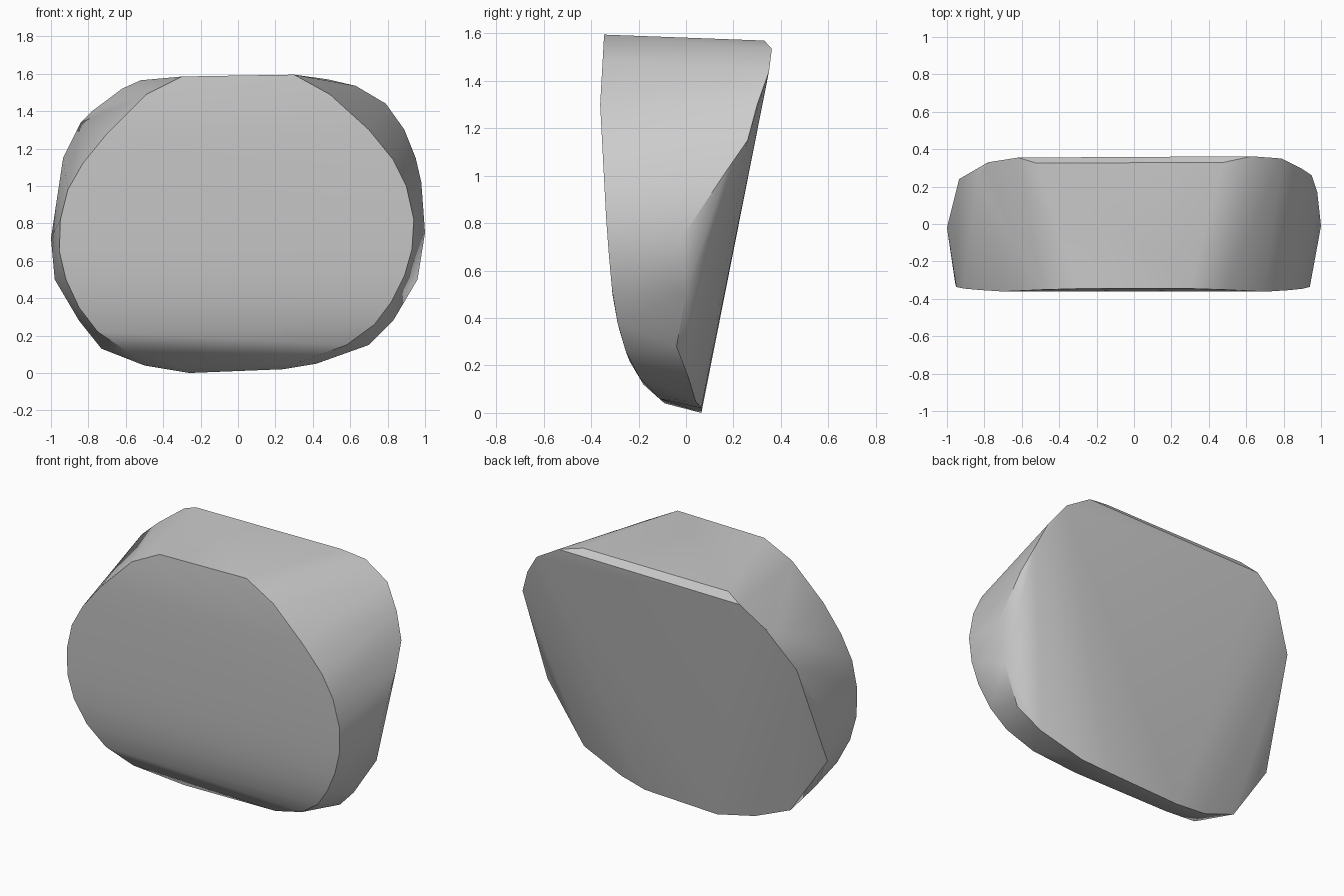
import bpy, bmesh, math

# Remove only the default cube
default_cube = bpy.data.objects.get("Cube")
if default_cube:
    bpy.data.objects.remove(default_cube, do_unlink=True)


def make_material(name, colour):
    material = bpy.data.materials.new(name)
    material.use_nodes = True
    material.diffuse_color = colour
    shader = next(node for node in material.node_tree.nodes if node.type == "BSDF_PRINCIPLED")
    shader.inputs["Base Color"].default_value = colour
    return material


def interpolate(profile, height):
    """Depth of the bowed front face at a given height."""
    for (low, near), (high, far) in zip(profile, profile[1:]):
        if height <= high:
            return near + (far - near) * (height - low) / (high - low)
    return profile[-1][1]


# Bowed front face: (height, depth) side profile
front_profile = [(0.0, 0.0), (0.04, -0.09), (0.12, -0.18), (0.23, -0.245),
                 (0.37, -0.287), (0.5, -0.31), (0.75, -0.333),
                 (1.3, -0.362), (1.6, -0.345)]

# Front rim: (half width, height) for each side, bottom to top
front_right_rim = [(0.31, 0.04), (0.6, 0.12), (0.75, 0.22), (0.85, 0.35),
                   (0.92, 0.5), (0.955, 0.65), (0.95, 0.82), (0.91, 0.98),
                   (0.83, 1.12), (0.7, 1.28), (0.49, 1.49), (0.3, 1.585)]
front_left_rim = [(0.34, 0.06), (0.58, 0.15), (0.73, 0.26), (0.82, 0.38),
                  (0.89, 0.52), (0.93, 0.66), (0.94, 0.82), (0.9, 1.0),
                  (0.83, 1.14), (0.7, 1.3), (0.49, 1.49), (0.3, 1.595)]

# Back rim: (half width, depth, height) for each side, bottom to top
back_right_rim = [(0.26, 0.065, 0.0), (0.5, 0.03, 0.04), (0.73, 0.01, 0.13),
                  (0.85, -0.06, 0.28), (0.98, 0.0, 0.5), (1.0, -0.02, 0.72),
                  (0.935, 0.24, 1.15), (0.84, 0.25, 1.34), (0.78, 0.33, 1.4),
                  (0.62, 0.355, 1.52), (0.52, 0.325, 1.565)]
back_left_rim = [(0.24, 0.065, 0.02), (0.42, 0.04, 0.05), (0.7, 0.01, 0.15),
                 (0.83, -0.04, 0.28), (0.96, 0.0, 0.5), (1.0, -0.01, 0.75),
                 (0.98, 0.17, 1.02), (0.95, 0.26, 1.15), (0.89, 0.3, 1.3),
                 (0.79, 0.35, 1.44), (0.63, 0.362, 1.535), (0.48, 0.33, 1.57)]

# Wrap one convex skin around both rims
bm = bmesh.new()
for side, front_rim, back_rim in ((-1, front_right_rim, back_right_rim),
                                  (1, front_left_rim, back_left_rim)):
    for width, height in front_rim:
        bm.verts.new((side * width, interpolate(front_profile, height), height))
    for width, depth, height in back_rim:
        bm.verts.new((side * width, depth, height))
hull = bmesh.ops.convex_hull(bm, input=bm.verts[:])
leftover = {v for v in hull["geom_interior"] + hull["geom_unused"]
            if isinstance(v, bmesh.types.BMVert)}
bmesh.ops.delete(bm, geom=list(leftover), context="VERTS")
bmesh.ops.recalc_face_normals(bm, faces=bm.faces[:])

mesh = bpy.data.meshes.new("rounded_block")
bm.to_mesh(mesh)
bm.free()
mesh.materials.append(make_material("light grey", (0.6, 0.6, 0.6, 1.0)))

block = bpy.data.objects.new("rounded_block", mesh)
bpy.context.collection.objects.link(block)

# Smooth the rounded sides, keep the rims crisp
bpy.ops.object.select_all(action="DESELECT")
block.select_set(True)
bpy.context.view_layer.objects.active = block
bpy.ops.object.shade_smooth_by_angle(angle=math.radians(30))
